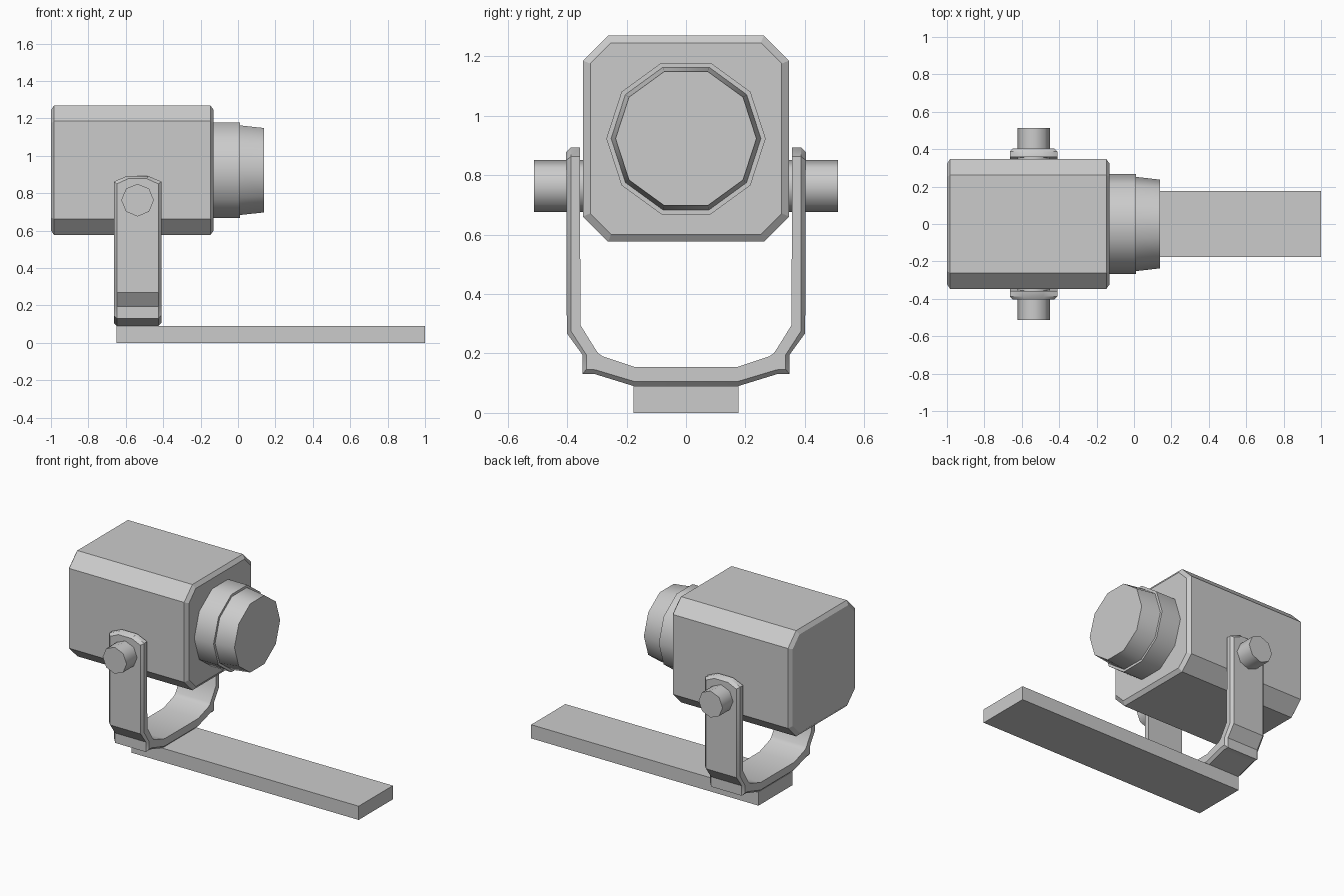
import bpy, math

if "Cube" in bpy.data.objects:
    bpy.data.objects.remove(bpy.data.objects["Cube"])

grey = bpy.data.materials.new("light grey")
grey.diffuse_color = (0.6, 0.6, 0.6, 1)
grey.use_nodes = True
grey.node_tree.nodes["Principled BSDF"].inputs["Base Color"].default_value = grey.diffuse_color


def make(name, verts, faces, smooth=None):
    me = bpy.data.meshes.new(name)
    me.from_pydata(verts, [], faces)
    me.materials.append(grey)
    ob = bpy.data.objects.new(name, me)
    bpy.context.collection.objects.link(ob)
    bpy.ops.object.select_all(action='DESELECT')
    ob.select_set(True)
    bpy.context.view_layer.objects.active = ob
    # consistent outward normals
    bpy.ops.object.mode_set(mode='EDIT')
    bpy.ops.mesh.select_all(action='SELECT')
    bpy.ops.mesh.normals_make_consistent(inside=False)
    bpy.ops.object.mode_set(mode='OBJECT')
    if smooth:
        bpy.ops.object.shade_smooth_by_angle(angle=math.radians(smooth))
    return ob


def loft(name, rings, smooth=None):
    """Skin equal-length closed rings and cap both ends."""
    n = len(rings[0])
    verts = [p for r in rings for p in r]
    faces = [(k * n + i, k * n + (i + 1) % n, (k + 1) * n + (i + 1) % n, (k + 1) * n + i)
             for k in range(len(rings) - 1) for i in range(n)]
    faces += [tuple(range(n)), tuple(range(len(verts) - n, len(verts)))]
    return make(name, verts, faces, smooth)


ZC = 0.923   # height of housing axis
XB = -0.537  # bracket centre


# housing: chamfered square section with bevelled ends
def housing_ring(x, inset):
    h, c = 0.347 - inset, 0.262 - inset * 0.4
    pts = [(h, -c), (h, c), (c, h), (-c, h), (-h, c), (-h, -c), (-c, -h), (c, -h)]
    return [(x, y, ZC + z) for y, z in pts]


loft("housing", [housing_ring(-1, 0.025), housing_ring(-0.983, 0),
                 housing_ring(-0.148, 0), housing_ring(-0.13, 0.025)])


# ten-sided lens barrel with a tapered front ring
def decagon(x, r):
    return [(x, r * math.cos(i * math.pi / 5), ZC + r * math.sin(i * math.pi / 5))
            for i in range(10)]


loft("lens_barrel", [decagon(-0.14, 0.268), decagon(0.01, 0.268),
                     decagon(0.01, 0.252), decagon(0.14, 0.237)], 50)

# mounting plate
loft("base_plate", [[(x, y, z) for x, y in ((-0.65, -0.177), (1, -0.177), (1, 0.177), (-0.65, 0.177))]
                    for z in (0, 0.09)])

# yoke stations: inner (y, z), shoulder (y, z), outer (y, z), half width
half = [((0.175, 0.155), (0.175, 0.106), (0.175, 0.09), 0.127),
        ((0.28, 0.19), (0.305, 0.145), (0.305, 0.13), 0.127),
        ((0.295, 0.2), (0.335, 0.147), (0.348, 0.13), 0.127),
        ((0.302, 0.21), (0.335, 0.195), (0.348, 0.195), 0.127),
        ((0.355, 0.295), (0.387, 0.275), (0.401, 0.268), 0.127),
        ((0.357, 0.862), (0.387, 0.862), (0.403, 0.85), 0.127),
        ((0.357, 0.893), (0.387, 0.893), (0.403, 0.878), 0.055)]


def yoke_ring(station, s):
    (iy, iz), (my, mz), (oy, oz), w = station
    v = w - 0.016 if w > 0.1 else w - 0.006
    return [(XB - w, s * iy, iz), (XB + w, s * iy, iz), (XB + w, s * my, mz),
            (XB + v, s * oy, oz), (XB - v, s * oy, oz), (XB - w, s * my, mz)]


loft("yoke", [yoke_ring(p, -1) for p in reversed(half)] + [yoke_ring(p, 1) for p in half], 35)

# octagonal pivot knobs on both sides
for side, name in ((-1, "front_knob"), (1, "rear_knob")):
    loft(name, [[(XB + 0.087 * math.cos(i * math.pi / 4), side * y,
                  0.763 + 0.087 * math.sin(i * math.pi / 4)) for i in range(8)]
                for y in (0.335, 0.512)], 50)
